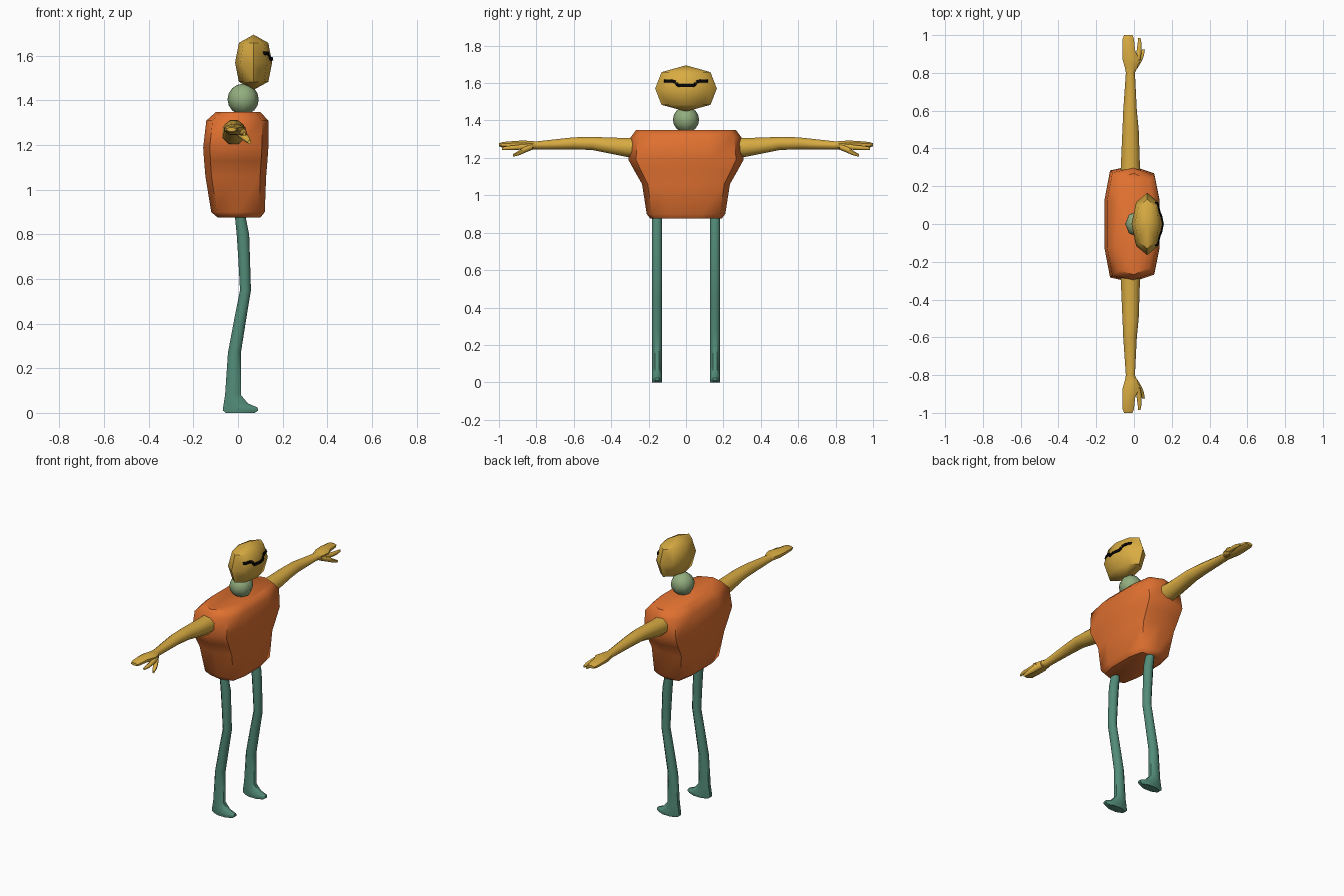
import bpy, bmesh, math
from mathutils import Vector
from mathutils.bvhtree import BVHTree

if "Cube" in bpy.data.objects:
    bpy.data.objects.remove(bpy.data.objects["Cube"])


def mat(name, rgb):
    m = bpy.data.materials.new(name)
    m.diffuse_color = (*rgb, 1)
    m.use_nodes = True
    m.node_tree.nodes["Principled BSDF"].inputs["Base Color"].default_value = m.diffuse_color
    return m


ORANGE = mat("orange", (0.75, 0.165, 0.03))
GOLD = mat("gold", (0.69, 0.41, 0.055))
TEAL = mat("teal", (0.085, 0.26, 0.19))
SAGE = mat("sage", (0.29, 0.42, 0.21))
BLACK = mat("black", (0.002, 0.002, 0.002))


def finish(name, bm, material, angle=50):
    bmesh.ops.recalc_face_normals(bm, faces=bm.faces[:])
    me = bpy.data.meshes.new(name)
    bm.to_mesh(me)
    bm.free()
    me.materials.append(material)
    me.shade_smooth()
    me.set_sharp_from_angle(angle=math.radians(angle))
    ob = bpy.data.objects.new(name, me)
    bpy.context.collection.objects.link(ob)
    return ob


def loft(name, rings, material, angle=50):
    """Skin a closed tube through rings of equal point count, capped at both ends."""
    bm = bmesh.new()
    vs = [[bm.verts.new(p) for p in r] for r in rings]
    n = len(vs[0])
    for a, b in zip(vs, vs[1:]):
        for i in range(n):
            j = (i + 1) % n
            bm.faces.new((a[i], a[j], b[j], b[i]))
    bm.faces.new(vs[0])
    bm.faces.new(vs[-1])
    return finish(name, bm, material, angle)


def circle(n):
    return [(math.cos(t), math.sin(t)) for t in
            ((i + 0.5) * math.tau / n for i in range(n))]


# Torso: boxy cross-section, broad at the shoulders
half = [(1, 0.4), (0.8, 0.87), (0, 1), (-0.8, 0.92), (-1, 0.42)]
section = half + [(x, -y) for x, y in reversed(half)]
levels = [(0.875, -0.09, 0.10, 0.19), (0.90, -0.12, 0.12, 0.21),
          (1.06, -0.146, 0.126, 0.235), (1.13, -0.152, 0.132, 0.275),
          (1.19, -0.156, 0.136, 0.308), (1.31, -0.142, 0.136, 0.296),
          (1.348, -0.10, 0.10, 0.268)]
loft("torso", [[((a + b) / 2 + sx * (b - a) / 2, sy * hy, z) for sx, sy in section]
               for z, a, b, hy in levels], ORANGE)

# Neck ball
bm = bmesh.new()
bmesh.ops.create_uvsphere(bm, u_segments=8, v_segments=8, radius=0.07)
bmesh.ops.translate(bm, verts=bm.verts[:], vec=(0.023, 0, 1.405))
finish("neck", bm, SAGE)

# Head: wide eight-sided ball, reshaped by ring
bm = bmesh.new()
bmesh.ops.create_uvsphere(bm, u_segments=8, v_segments=4, radius=1)
for v in bm.verts:
    k = 1.0 if abs(v.co.z) < 0.1 or abs(v.co.z) > 0.9 else 1.12
    z = 1.57 + v.co.z * (0.125 if v.co.z > 0 else 0.122)
    v.co = Vector((0.07 + 0.083 * k * v.co.x, 0.165 * k * v.co.y, z))
bmesh.ops.recalc_face_normals(bm, faces=bm.faces[:])
head_tree = BVHTree.FromBMesh(bm)
finish("head", bm, GOLD)


# Eyes and mouth: thin strips laid onto the front of the head
def face_strip(name, path, t=0.0075, steps=6):
    bm = bmesh.new()
    for (y0, z0), (y1, z1) in zip(path, path[1:]):
        d = Vector((y1 - y0, z1 - z0)).normalized()
        nrm = Vector((-d.y, d.x)) * t
        prev = None
        for i in range(steps + 1):
            f = i / steps
            c = Vector((y0 + (y1 - y0) * f, z0 + (z1 - z0) * f))
            pair = []
            for q in (c + nrm, c - nrm):
                hit = head_tree.ray_cast(Vector((1, q.x, q.y)), Vector((-1, 0, 0)))[0]
                pair.append(bm.verts.new((hit.x + 0.004, q.x, q.y)))
            if prev:
                f_new = bm.faces.new((prev[0], prev[1], pair[1], pair[0]))
                f_new.normal_update()
            prev = pair
    ob = finish(name, bm, BLACK)
    s = ob.modifiers.new("plate", 'SOLIDIFY')
    s.thickness = 0.006
    s.offset = 0


face_strip("mouth", [(-0.052, 1.601), (-0.045, 1.586), (0.045, 1.586), (0.052, 1.601)])
for side, s in (("right", -1), ("left", 1)):
    face_strip(side + "_eye", [(s * 0.056, 1.606), (s * 0.075, 1.611), (s * 0.115, 1.611)])

# Legs with feet: z, back x, front x
leg = [(0.92, -0.015, 0.032), (0.87, -0.013, 0.036), (0.80, -0.006, 0.050),
       (0.68, 0.002, 0.054), (0.55, 0.009, 0.058), (0.44, -0.013, 0.040),
       (0.27, -0.045, 0.013), (0.08, -0.058, 0.013), (0.042, -0.064, 0.045),
       (0.024, -0.067, 0.088), (0.010, -0.067, 0.090), (0.0, -0.055, 0.075)]
rim = [(x * 1.082, y * 1.082) for x, y in circle(8)]
for side, s in (("right", -1), ("left", 1)):
    loft(side + "_leg", [[((a + b) / 2 + cx * (b - a) / 2, s * 0.155 + cy * 0.027, z)
                          for cx, cy in rim] for z, a, b in leg], TEAL)

# Arms and digits: y, centre x, centre z, half x, half z
arm = [(0.25, -0.018, 1.255, 0.054, 0.055), (0.32, -0.019, 1.256, 0.050, 0.050),
       (0.50, -0.018, 1.277, 0.043, 0.035), (0.60, -0.021, 1.278, 0.036, 0.032),
       (0.80, -0.019, 1.267, 0.024, 0.021), (0.83, -0.015, 1.268, 0.034, 0.022),
       (0.87, -0.016, 1.270, 0.044, 0.023), (0.92, -0.028, 1.271, 0.034, 0.019),
       (0.98, -0.030, 1.270, 0.030, 0.015), (1.0, -0.030, 1.270, 0.022, 0.008)]
finger = [(0.85, 0.012, 1.262, 0.018, 0.016), (0.90, 0.025, 1.256, 0.014, 0.013),
          (0.95, 0.030, 1.253, 0.011, 0.011), (0.985, 0.028, 1.250, 0.006, 0.007)]
thumb = [(0.82, 0.000, 1.262, 0.016, 0.018), (0.86, 0.022, 1.245, 0.018, 0.017),
         (0.89, 0.038, 1.228, 0.014, 0.013), (0.925, 0.051, 1.213, 0.007, 0.007)]
for side, s in (("right", -1), ("left", 1)):
    for part, rings in (("arm", arm), ("finger", finger), ("thumb", thumb)):
        loft(f"{side}_{part}", [[(x + cx * hx, s * y, z + cz * hz) for cx, cz in rim]
                                for y, x, z, hx, hz in rings], GOLD)
